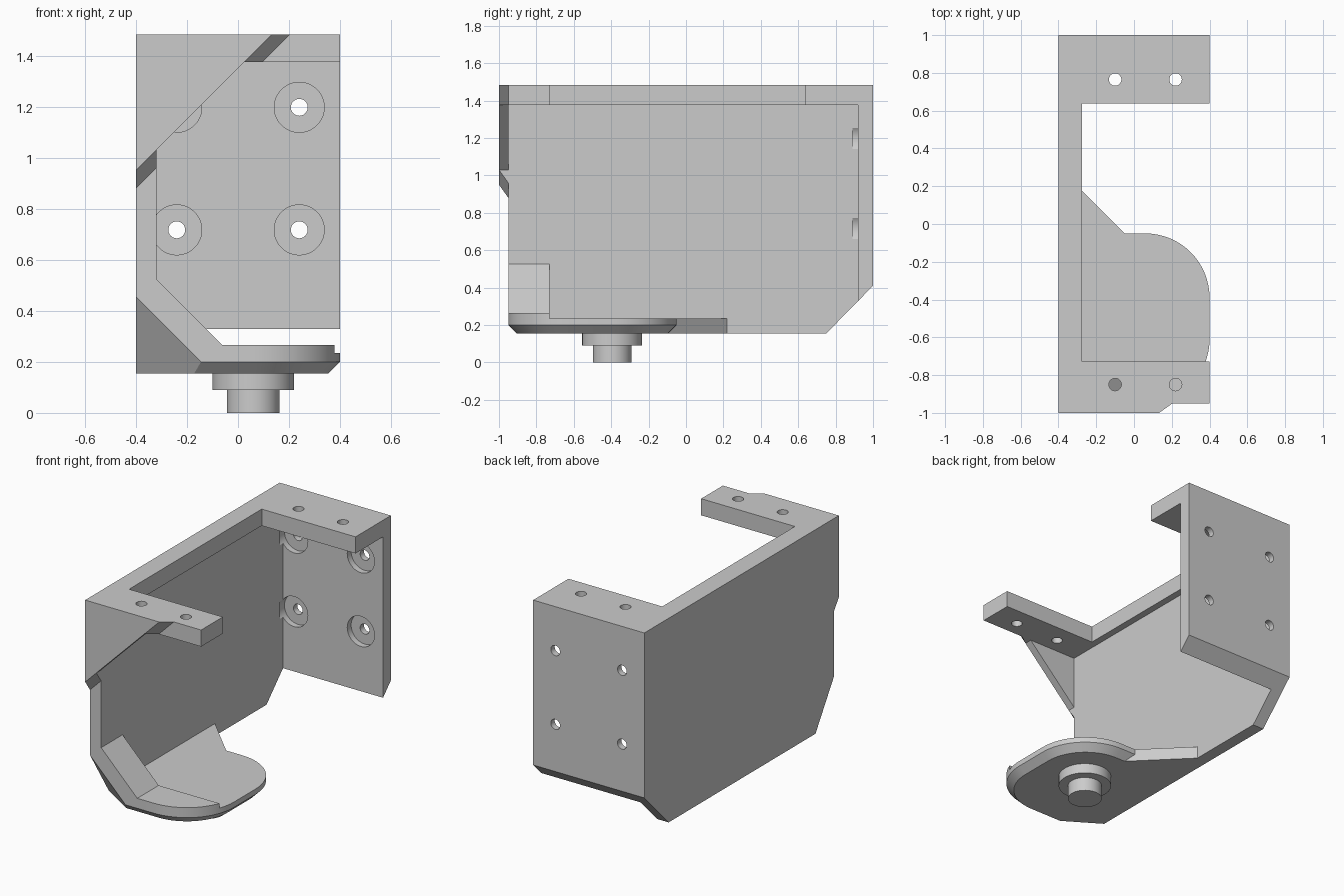
import bpy, bmesh, math
from mathutils import Vector

cube = bpy.data.objects.get("Cube")
if cube:
    bpy.data.objects.remove(cube, do_unlink=True)

grey = bpy.data.materials.new("plain grey")
grey.use_nodes = True
grey.diffuse_color = (0.6, 0.6, 0.6, 1)
grey.node_tree.nodes["Principled BSDF"].inputs["Base Color"].default_value = (0.6, 0.6, 0.6, 1)


def loft(name, rings, cuts=()):
    """Solid through matching rings of points; each cut drops the side its normal points to."""
    bm = bmesh.new()
    loops = [[bm.verts.new(p) for p in ring] for ring in rings]
    n = len(loops[0])
    for low, high in zip(loops, loops[1:]):
        for i in range(n):
            j = (i + 1) % n
            bm.faces.new((low[i], low[j], high[j], high[i]))
    bm.faces.new(loops[0])
    bm.faces.new(loops[-1])
    for point, normal in cuts:
        res = bmesh.ops.bisect_plane(bm, geom=bm.verts[:] + bm.edges[:] + bm.faces[:], dist=1e-5,
                                     plane_co=point, plane_no=normal, clear_outer=True)
        rim = [g for g in res["geom_cut"] if isinstance(g, bmesh.types.BMEdge)]
        bmesh.ops.holes_fill(bm, edges=rim)
    bmesh.ops.recalc_face_normals(bm, faces=bm.faces[:])
    mesh = bpy.data.meshes.new(name)
    bm.to_mesh(mesh)
    bm.free()
    mesh.materials.append(grey)
    ob = bpy.data.objects.new(name, mesh)
    bpy.context.collection.objects.link(ob)
    return ob


def prism(name, points, axis, lo, hi, cuts=()):
    """Extrude a 2D profile along one axis."""
    def place(p, d):
        co = list(p)
        co.insert("xyz".index(axis), d)
        return co
    return loft(name, [[place(p, d) for p in points] for d in (lo, hi)], cuts)


def circle(x, y, r, n=48):
    return [(x + r * math.cos(2 * math.pi * i / n), y + r * math.sin(2 * math.pi * i / n)) for i in range(n)]


def combine(ob, other, operation):
    """Merge or cut with another part, then remove that part."""
    mod = ob.modifiers.new(operation.title(), "BOOLEAN")
    mod.operation, mod.solver, mod.object = operation, "EXACT", other
    bpy.context.view_layer.objects.active = ob
    bpy.ops.object.modifier_apply(modifier=mod.name)
    bpy.data.objects.remove(other, do_unlink=True)


def floor_outline(r, z):
    """Rounded tongue with a diagonal brace back to the side wall."""
    turn = [math.pi / 2 * i / 16 for i in range(17)]
    pts = [(-0.4, -0.61 - r)]
    pts += [(0.06 + r * math.sin(a), -0.61 - r * math.cos(a)) for a in turn]
    pts += [(0.06 + r * math.cos(a), -0.39 + r * math.sin(a)) for a in turn]
    pts += [(0.29 - r, -0.39 + r), (-0.32, 0.22), (-0.4, 0.22)]
    return [(x, y, z) for x, y in pts]


# Slanted cut across the lower front corner
corner = (Vector((-0.4, -0.95, 0.455)), Vector((-1, -1.58, -1)))
rim_r, base_r = 0.34, 0.295

# Side wall
body = prism("bracket_body", [(-0.95, 0.155), (0.75, 0.155), (0.92, 0.328), (0.92, 1.375), (-0.95, 1.375)],
             "x", -0.4, -0.32, [corner])

# Back wall, top frame
parts = [
    prism("back_wall", [(0.92, 0.328), (1, 0.41), (1, 1.375), (0.92, 1.375)], "x", -0.4, 0.4),
    prism("top_frame", [(-0.4, -0.95), (0.4, -0.95), (0.4, -0.727), (-0.275, -0.727),
                        (-0.275, 0.637), (0.4, 0.637), (0.4, 1), (-0.4, 1)], "z", 1.375, 1.483),
]


# Triangular front plate, bevelled where it meets the frame and the wall
def triangle(reach, y):
    return [(-0.4, y, 1.483 - reach), (-0.4, y, 1.483), (reach - 0.4, y, 1.483)]


bevelled = [triangle(0.533, -1), triangle(0.603, -0.95)]
parts += [
    loft("front_plate", [triangle(0.533, -1), triangle(0.533, -0.95)]),
    loft("plate_top_bevel", bevelled, [((0, 0, 1.375), (0, 0, -1))]),
    loft("plate_side_bevel", bevelled, [((-0.32, 0, 0), (1, 0, 0))]),
]

# Floor tongue, raised front lip and its ramp up to the wall
base = [floor_outline(base_r, 0.155), floor_outline(rim_r, 0.2)]
parts += [
    loft("floor", base + [floor_outline(rim_r, 0.235)], [corner]),
    loft("front_lip", base + [floor_outline(rim_r, 0.265)], [((0, -0.73, 0), (0, 1, 0)), corner]),
    prism("lip_ramp", [(-0.4, 0.2), (-0.06, 0.2), (-0.06, 0.265), (-0.32, 0.525), (-0.4, 0.525)],
          "y", -0.95, -0.73, [corner]),
]
for part in parts:
    combine(body, part, "UNION")

# Screw holes in the frame, counterbored holes in the back wall
for x in (-0.1, 0.22):
    for y in (-0.85, 0.765):
        combine(body, prism("frame_hole", circle(x, y, 0.033), "z", 1.3, 1.6), "DIFFERENCE")
for x in (-0.24, 0.24):
    for z in (0.717, 1.197):
        combine(body, prism("wall_hole", circle(x, z, 0.033), "y", 0.85, 1.1), "DIFFERENCE")
        combine(body, prism("counterbore", circle(x, z, 0.098), "y", 0.89, 0.96), "DIFFERENCE")

# Stepped pivot pin under the floor
collar = prism("pivot_collar", circle(0.06, -0.395, 0.16), "z", 0.09, 0.16)
pin = prism("pivot_pin", circle(0.06, -0.395, 0.103), "z", 0, 0.1)

# Clean flat faces and shade the round ones smooth
bm = bmesh.new()
bm.from_mesh(body.data)
bmesh.ops.remove_doubles(bm, verts=bm.verts[:], dist=1e-4)
bmesh.ops.dissolve_limit(bm, angle_limit=0.01, verts=bm.verts[:], edges=bm.edges[:])
bm.to_mesh(body.data)
bm.free()
for ob in (body, collar, pin):
    bpy.ops.object.select_all(action="DESELECT")
    ob.select_set(True)
    bpy.context.view_layer.objects.active = ob
    bpy.ops.object.shade_smooth_by_angle(angle=math.radians(25))
